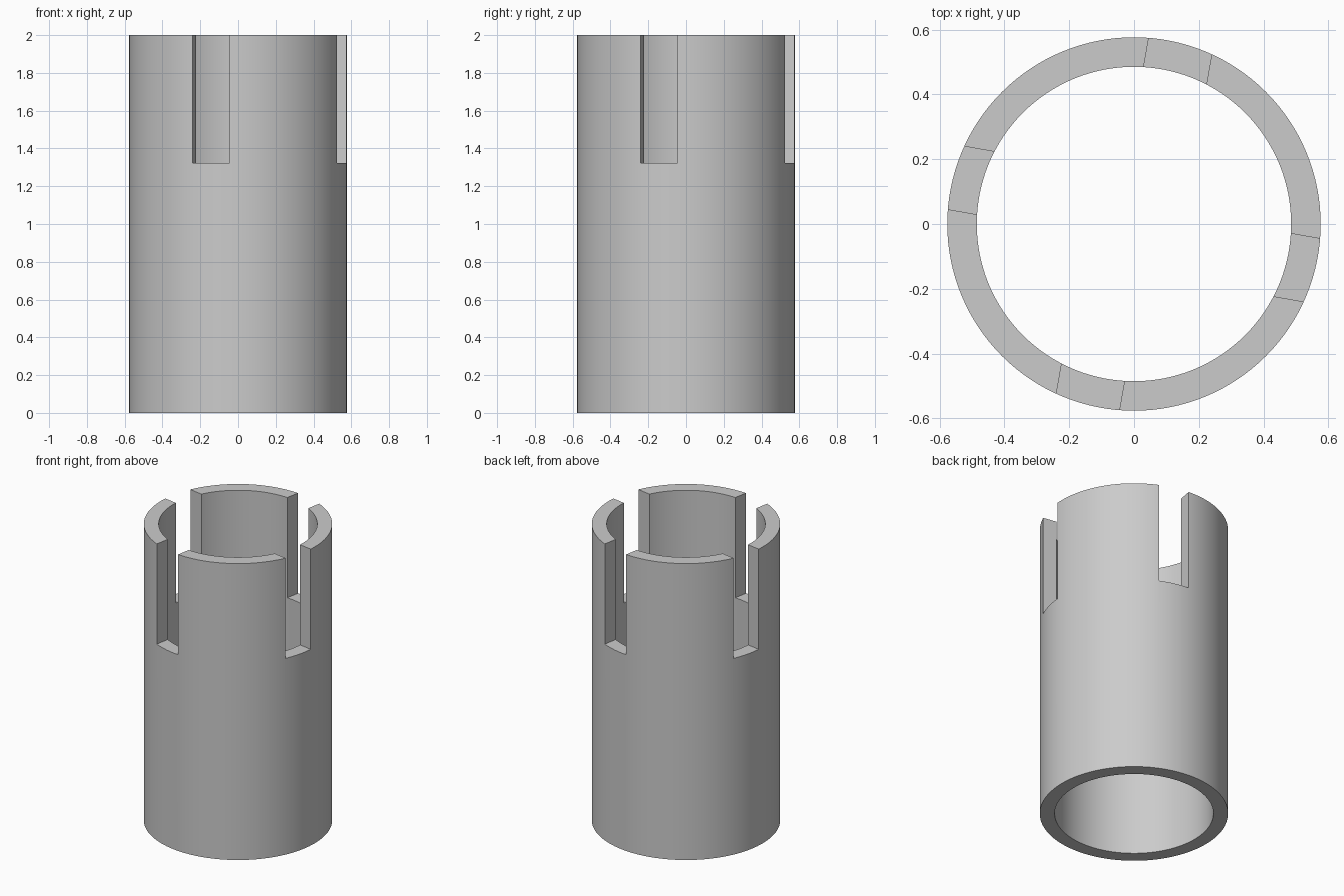
import bpy
import bmesh
from math import radians
from mathutils import Matrix

OUTER, INNER, HEIGHT = 0.576, 0.485, 2.0
SLOT_FLOOR, SLOT_WIDTH, SLOT_OFFSET, SLOT_TURN = 1.324, 0.20, -0.045, -10
SEGMENTS = 128

if "Cube" in bpy.data.objects:
    bpy.data.objects.remove(bpy.data.objects["Cube"], do_unlink=True)

grey = bpy.data.materials.new("plain grey")
grey.use_nodes = True
colour = (0.6, 0.6, 0.6, 1)
grey.diffuse_color = colour
grey.node_tree.nodes["Principled BSDF"].inputs["Base Color"].default_value = colour


def make_object(name, bm):
    bmesh.ops.recalc_face_normals(bm, faces=bm.faces)
    mesh = bpy.data.meshes.new(name)
    bm.to_mesh(mesh)
    bm.free()
    mesh.materials.append(grey)
    obj = bpy.data.objects.new(name, mesh)
    bpy.context.collection.objects.link(obj)
    return obj


# Tube: a rectangular wall section spun around z
bm = bmesh.new()
section = [bm.verts.new((r, 0, z)) for r, z in
           ((INNER, 0), (OUTER, 0), (OUTER, HEIGHT), (INNER, HEIGHT))]
edges = [bm.edges.new((section[i], section[(i + 1) % 4])) for i in range(4)]
bmesh.ops.spin(bm, geom=section + edges, cent=(0, 0, 0), axis=(0, 0, 1),
               angle=radians(360), steps=SEGMENTS, use_merge=True)
bmesh.ops.remove_doubles(bm, verts=bm.verts, dist=0.0001)
tube = make_object("slotted_tube", bm)

# Four skewed, off-centre slots in the upper rim
bm = bmesh.new()
for quarter in range(4):
    place = (Matrix.Rotation(radians(SLOT_TURN + 90 * quarter), 4, "Z")
             @ Matrix.Translation((SLOT_OFFSET, -0.55, SLOT_FLOOR + 0.5))
             @ Matrix.Diagonal((SLOT_WIDTH, 0.3, 1, 1)))
    bmesh.ops.create_cube(bm, size=1, matrix=place)
cutter = make_object("slot_cutter", bm)
cutter.hide_render = True

cut = tube.modifiers.new("slots", "BOOLEAN")
cut.operation = "DIFFERENCE"
cut.solver = "EXACT"
cut.object = cutter

bpy.ops.object.select_all(action="DESELECT")
tube.select_set(True)
bpy.context.view_layer.objects.active = tube
bpy.ops.object.modifier_apply(modifier=cut.name)
bpy.data.objects.remove(cutter, do_unlink=True)
bpy.ops.object.shade_smooth_by_angle(angle=radians(30))
